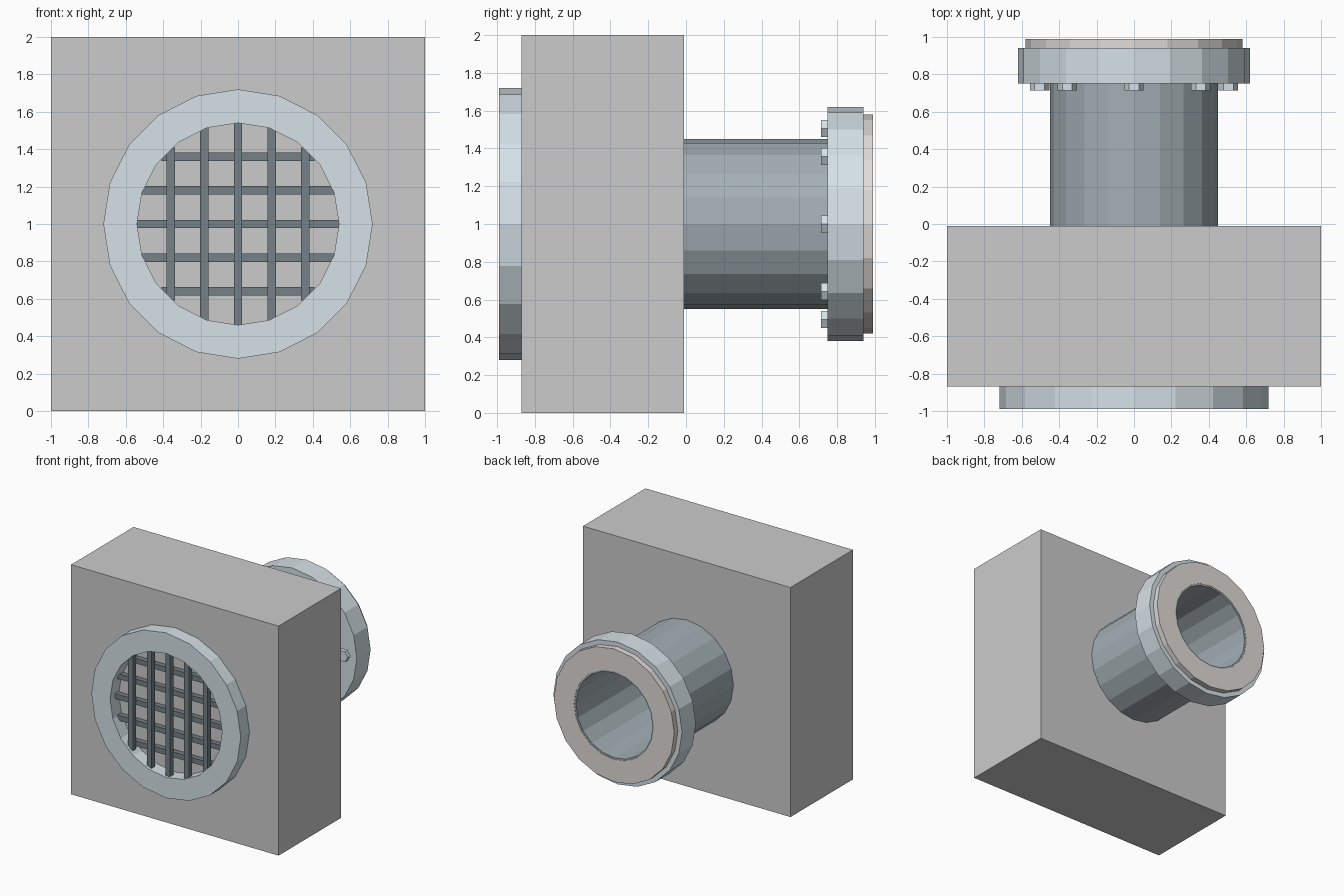
import bpy, bmesh, math
from mathutils import Vector

if "Cube" in bpy.data.objects:
    bpy.data.objects.remove(bpy.data.objects["Cube"])

CZ = 1.0      # height of the pipe axis
SIDES = 20


def material(name, rgb):
    m = bpy.data.materials.new(name)
    m.diffuse_color = (*rgb, 1)
    m.use_nodes = True
    m.node_tree.nodes["Principled BSDF"].inputs["Base Color"].default_value = m.diffuse_color
    return m


STEEL = material("light_steel", (0.67, 0.76, 0.80))
PIPE = material("pipe_steel", (0.37, 0.43, 0.46))
DARK = material("dark_steel", (0.18, 0.22, 0.24))
GASKET = material("gasket_grey", (0.74, 0.71, 0.69))


def finish(name, bm, mat=None):
    bmesh.ops.recalc_face_normals(bm, faces=bm.faces)
    me = bpy.data.meshes.new(name)
    bm.to_mesh(me)
    bm.free()
    ob = bpy.data.objects.new(name, me)
    bpy.context.collection.objects.link(ob)
    if mat:
        me.materials.append(mat)
    return ob


def box(name, lo, hi, mat=None):
    bm = bmesh.new()
    bmesh.ops.create_cube(bm, size=1)
    lo, hi = Vector(lo), Vector(hi)
    for v in bm.verts:
        v.co = (lo + hi) / 2 + v.co * (hi - lo)
    return finish(name, bm, mat)


def ring(name, r_in, r_out, y0, y1, mat):
    """Hollow round part along y, with a corner pointing straight up."""
    bm = bmesh.new()
    loops = []
    for i in range(SIDES):
        a = 2 * math.pi * i / SIDES
        s, c = math.sin(a), math.cos(a)
        loops.append([bm.verts.new((r * s, y, CZ + r * c))
                      for r, y in ((r_in, y0), (r_out, y0), (r_out, y1), (r_in, y1))])
    for i in range(SIDES):
        p, q = loops[i], loops[(i + 1) % SIDES]
        for k in range(4):
            n = (k + 1) % 4
            bm.faces.new((p[k], p[n], q[n], q[k]))
    return finish(name, bm, mat)


def hex_bolt(name, x, z, r, y0, y1, mat):
    bm = bmesh.new()
    rows = [[bm.verts.new((x + r * math.cos(math.pi * i / 3), y,
                           z + r * math.sin(math.pi * i / 3))) for i in range(6)]
            for y in (y0, y1)]
    for row in rows:
        bm.faces.new(row)
    for i in range(6):
        j = (i + 1) % 6
        bm.faces.new((rows[0][i], rows[0][j], rows[1][j], rows[1][i]))
    return finish(name, bm, mat)


# Wall block
box("wall_block", (-1, -0.87, 0), (1, -0.01, 2))

# Front rim around the grate
ring("grate_rim", 0.54, 0.72, -0.99, -0.87, STEEL)

# Grate: upright bars in front, level bars behind
w = 0.0225
for i in range(-2, 3):
    p = i * 0.18
    half = math.sqrt(0.545 ** 2 - p ** 2)
    box(f"grate_upright_{i + 3}", (p - w, -0.965, CZ - half), (p + w, -0.92, CZ + half), DARK)
    box(f"grate_level_{i + 3}", (-half, -0.925, CZ + p - w), (half, -0.88, CZ + p + w), DARK)

# Pipe, flange and gasket at the back
ring("pipe", 0.37, 0.45, -0.01, 0.987, PIPE)
ring("flange", 0.44, 0.62, 0.75, 0.94, STEEL)
ring("gasket", 0.385, 0.58, 0.94, 0.99, GASKET)

# Bolt heads on the inner side of the flange
for i in range(8):
    a = math.pi * i / 4
    hex_bolt(f"flange_bolt_{i + 1}", 0.505 * math.cos(a), CZ + 0.505 * math.sin(a),
             0.052, 0.715, 0.755, STEEL)
